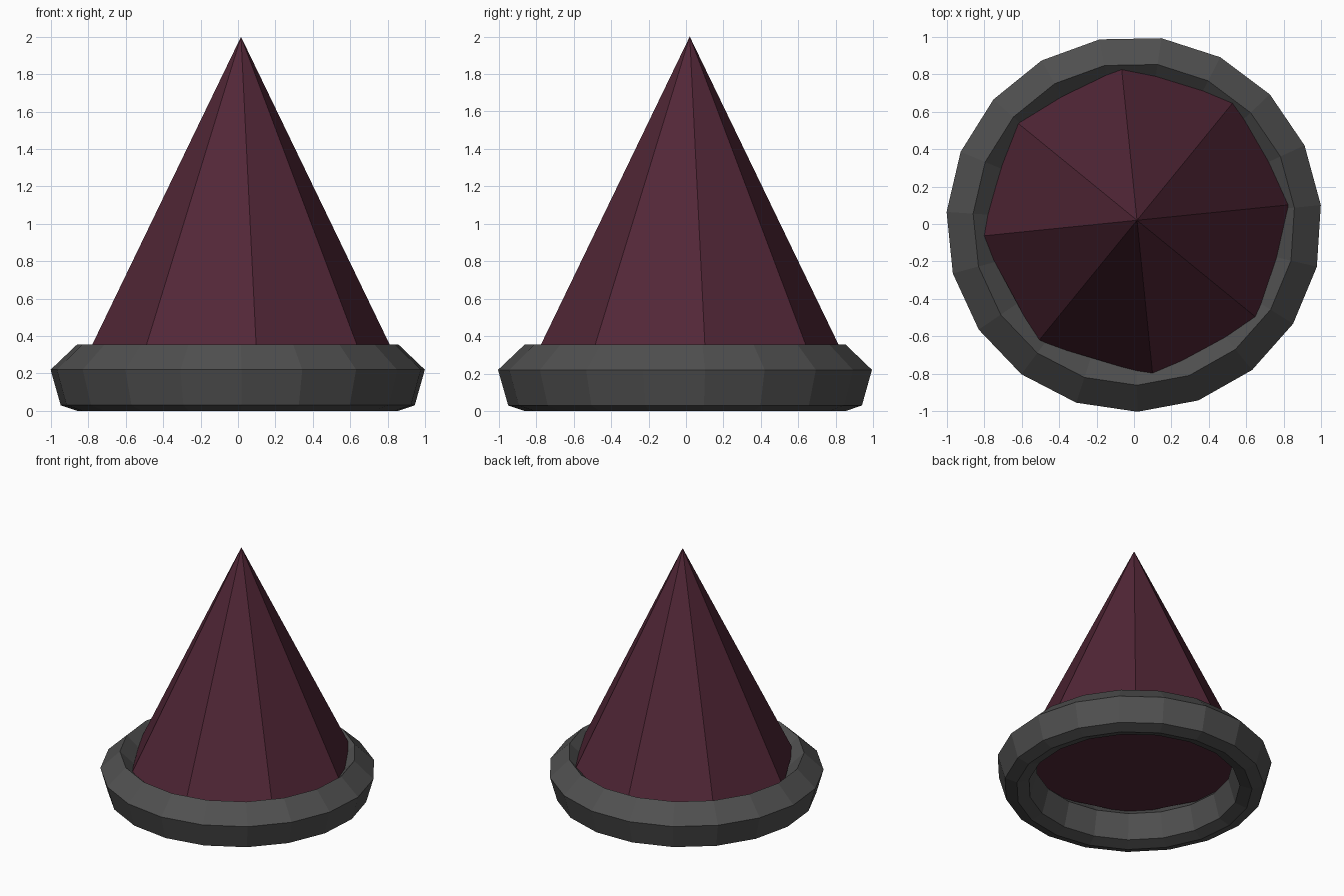
import bpy, bmesh
from math import radians, sin, cos, tau

if "Cube" in bpy.data.objects:
    bpy.data.objects.remove(bpy.data.objects["Cube"])

TWIST = radians(5.8)


def make_object(name, bm, color):
    bmesh.ops.recalc_face_normals(bm, faces=bm.faces[:])
    mesh = bpy.data.meshes.new(name)
    bm.to_mesh(mesh)
    bm.free()
    mat = bpy.data.materials.new(name + "_colour")
    mat.diffuse_color = color
    mat.use_nodes = True
    mat.node_tree.nodes["Principled BSDF"].inputs["Base Color"].default_value = mat.diffuse_color
    mesh.materials.append(mat)
    obj = bpy.data.objects.new(name, mesh)
    bpy.context.collection.objects.link(obj)
    return obj


def ring(bm, radius, z, sides):
    return [bm.verts.new((radius * cos(TWIST + tau * i / sides),
                          radius * sin(TWIST + tau * i / sides), z))
            for i in range(sides)]


# Rim: a six-point section swept around 19 sides
profile = [(0.862, 0.355), (1.004, 0.22), (0.95, 0.03),
           (0.862, 0.0), (0.773, 0.03), (0.72, 0.22)]
sides = 19
bm = bmesh.new()
loops = [ring(bm, r, z, sides) for r, z in profile]
for a, b in zip(loops, loops[1:] + loops[:1]):
    for i in range(sides):
        j = (i + 1) % sides
        bm.faces.new((a[i], a[j], b[j], b[i]))
make_object("base_rim", bm, (0.08, 0.08, 0.08, 1))

# Spike: closed eight-sided cone, slightly off centre, wedged into the rim
base_z = 0.273
bm = bmesh.new()
base = ring(bm, 0.4856 * (2 - base_z), base_z, 8)
tip = bm.verts.new((0, 0, 2))
bm.faces.new(base)
for i in range(8):
    bm.faces.new((base[i], base[(i + 1) % 8], tip))
bmesh.ops.translate(bm, verts=bm.verts[:], vec=(0.016, 0.02, 0))
make_object("spike", bm, (0.085, 0.02, 0.038, 1))
